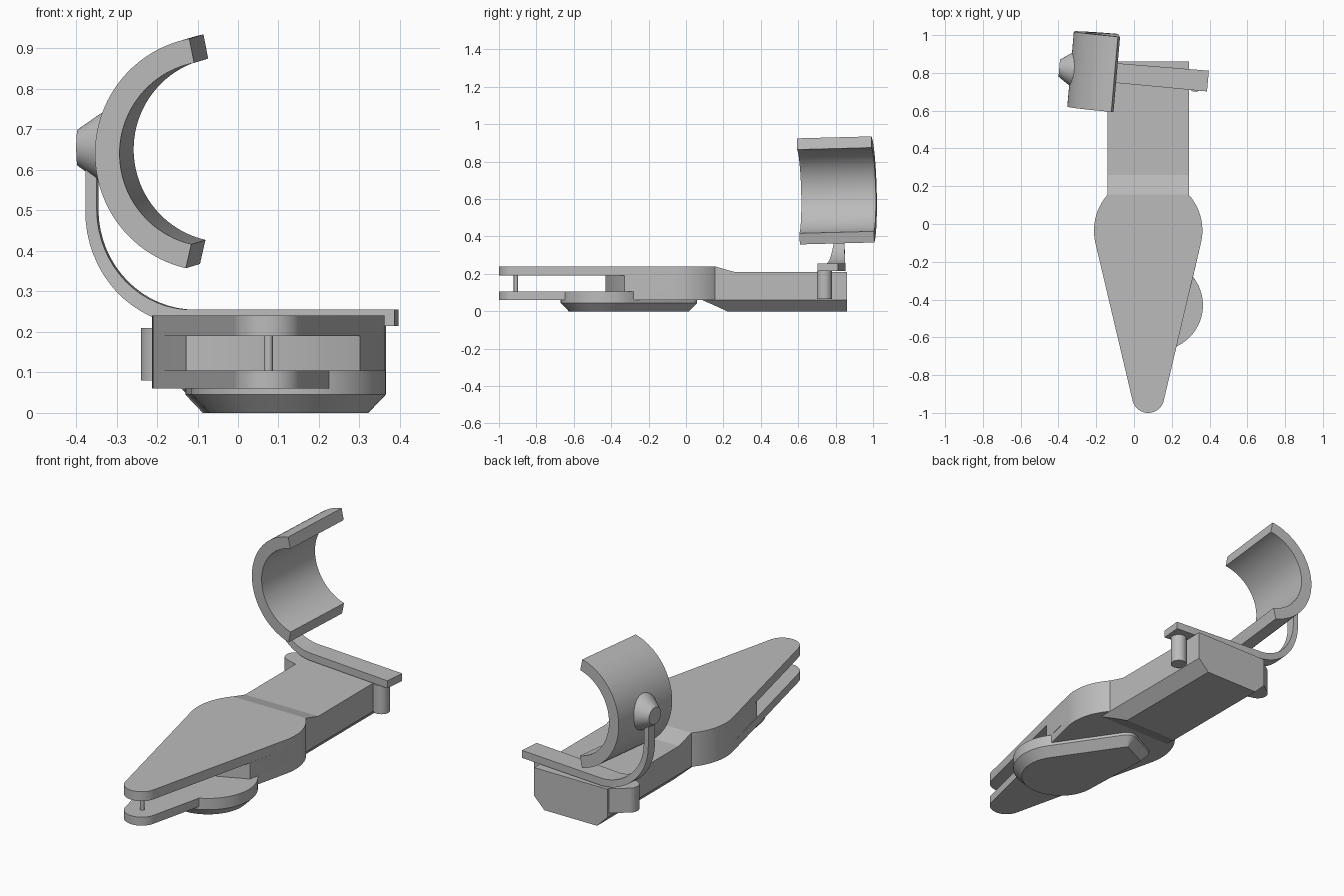
import bpy, bmesh, math
from mathutils import Matrix, Vector

if "Cube" in bpy.data.objects:
    bpy.data.objects.remove(bpy.data.objects["Cube"], do_unlink=True)

GREY = (0.5, 0.5, 0.5, 1)
grey = bpy.data.materials.new("plain grey")
grey.diffuse_color = GREY
grey.use_nodes = True
grey.node_tree.nodes["Principled BSDF"].inputs["Base Color"].default_value = GREY


def finish(name, bm, matrix=None, angle=30):
    bmesh.ops.recalc_face_normals(bm, faces=bm.faces)
    mesh = bpy.data.meshes.new(name)
    if matrix:
        bm.transform(matrix)
    bm.to_mesh(mesh)
    bm.free()
    mesh.materials.append(grey)
    obj = bpy.data.objects.new(name, mesh)
    bpy.context.collection.objects.link(obj)
    bpy.ops.object.select_all(action='DESELECT')
    obj.select_set(True)
    bpy.context.view_layer.objects.active = obj
    bpy.ops.object.shade_smooth_by_angle(angle=math.radians(angle))
    return obj


def circle(x, y, r, n=64):
    return [(x + r * math.cos(2 * math.pi * i / n), y + r * math.sin(2 * math.pi * i / n))
            for i in range(n)]


def hull(points):
    """Convex outline around 2D points, counter-clockwise."""
    points = sorted(set(points))

    def half(pts):
        out = []
        for p in pts:
            while len(out) > 1 and ((out[-1][0] - out[-2][0]) * (p[1] - out[-2][1])
                                    - (out[-1][1] - out[-2][1]) * (p[0] - out[-2][0])) <= 1e-7:
                out.pop()
            out.append(p)
        return out[:-1]
    return half(points) + half(points[::-1])


def loft(name, sections, closed=False, matrix=None, angle=30):
    """Skin matching rings of 3D points, capped unless closed."""
    bm = bmesh.new()
    rings = [[bm.verts.new(p) for p in s] for s in sections]
    n = len(rings[0])
    for a, b in zip(rings, rings[1:]):
        for i in range(n):
            bm.faces.new((a[i], a[(i + 1) % n], b[(i + 1) % n], b[i]))
    bm.faces.new(rings[0][::-1])
    bm.faces.new(rings[-1])
    bmesh.ops.remove_doubles(bm, verts=bm.verts, dist=1e-5)
    return finish(name, bm, matrix, angle)


def prism(name, outline, z0, z1):
    return loft(name, [[(x, y, z) for x, y in outline] for z in (z0, z1)])


# Head: tapered jaws with a slot between them
TIP, WIDE, BACK = (0.075, -0.915, 0.085), (0.075, -0.035, 0.287), 0.155
broad = [p for p in circle(*WIDE, 96) if p[1] < BACK] + [(-0.14, BACK), (0.29, BACK)]
jaw = hull(circle(*TIP) + broad)
core = hull([p for p in broad if p[1] > -0.1]
            + [(-0.128, -0.413), (0.075, -0.43), (0.301, -0.33)])
prism("upper_jaw", jaw, 0.19, 0.24)
prism("lower_jaw", jaw, 0.06, 0.105)
prism("head_core", core, 0.105, 0.19)
prism("jaw_pin", circle(0.075, -0.91, 0.011, 24), 0.1, 0.195)

# Thumb disc and the bevelled pad below the head
DISC = (0.125, -0.43)
prism("thumb_disc", circle(*DISC, 0.24, 96), 0.045, 0.105)


def pad_outline(inset):
    ends = [(0.055, 0.01), (-0.08, -0.055)]
    pts = circle(*DISC, 0.24 - inset, 96)
    for e in ends:
        pts += circle(*e, 0.05 - inset, 32)
    return hull(pts)


pad = pad_outline(0)
prism("pad_rim", pad, 0.045, 0.062)
centre = Vector((sum(p[0] for p in pad), sum(p[1] for p in pad))) / len(pad)


def inset(outline, d):
    """Move each outline point inward along its own normal."""
    out = []
    for i, p in enumerate(outline):
        a, b = outline[i - 1], outline[(i + 1) % len(outline)]
        t = Vector((b[0] - a[0], b[1] - a[1])).normalized()
        out.append((p[0] - t.y * d, p[1] + t.x * d))
    return out


loft("pad_bevel", [[(x, y, 0.045) for x, y in pad],
                   [(x, y, 0) for x, y in inset(pad, 0.043)]])


# Handle: box with chamfered lower edges and a sloping front
def handle_ring(y, top, bottom):
    l, r, c = -0.14, 0.29, 0.06 - bottom
    return [(l, y, 0.06), (l, y, top), (r, y, top), (r, y, 0.06),
            (r - c, y, bottom), (l + c, y, bottom)]


loft("handle", [handle_ring(*s) for s in ((0.09, 0.24, 0.058), (0.155, 0.24, 0.03),
                                          (0.22, 0.221, 0), (0.26, 0.21, 0), (0.86, 0.21, 0))],
     angle=10)

# Side posts holding the arm
prism("left_post", circle(0.325, 0.74, 0.04, 40), 0.065, 0.216)
prism("right_post", hull(circle(-0.19, 0.75, 0.05, 40) + [(-0.13, 0.68), (-0.13, 0.855)]),
      0.08, 0.21)

# Arm: flat bar that bends upward and narrows; it shares a slight turn with the cuff
turn = Matrix.Translation((-0.047, 0.795, 0)) @ Matrix.Rotation(math.radians(-5), 4, 'Z')
path = [(0.44, 0.235, 0.055, 0.02, 0), (-0.06, 0.235, 0.052, 0.02, 0)]
for i in range(1, 17):
    t = i / 16
    a = t * math.pi / 2
    path.append((-0.06 - 0.255 * math.sin(a), 0.5 - 0.265 * math.cos(a),
                 0.052 - 0.027 * min(1, t * 1.4), 0.02 - 0.006 * t, a))
path.append((-0.315, 0.64, 0.025, 0.014, math.pi / 2))
rings = []
for x, z, w, h, a in path:
    nx, nz = h * math.sin(a), h * math.cos(a)
    rings.append([(x - nx, -w, z - nz), (x - nx, w, z - nz),
                  (x + nx, w, z + nz), (x + nx, -w, z + nz)])
loft("arm", rings, matrix=turn)

# Cuff: open curved band
cuff_place = (turn @ Matrix.Translation((0, 0, 0.645))
              @ Matrix.Rotation(math.radians(1.5), 4, 'X'))
rings = []
for i in range(49):
    a = math.radians(101 + 156 * i / 48)
    rings.append([(r * math.cos(a), y, r * math.sin(a))
                  for r, y in ((0.229, -0.2), (0.29, -0.2), (0.29, 0.2), (0.229, 0.2))])
loft("cuff", rings, matrix=cuff_place)

# Hub: cone joining the arm to the cuff
loft("cuff_hub", [[(x, y, z) for y, z in circle(0, 0.01, r, 48)]
                  for x, r in ((-0.27, 0.095), (-0.285, 0.09), (-0.35, 0.045))],
     matrix=cuff_place)
